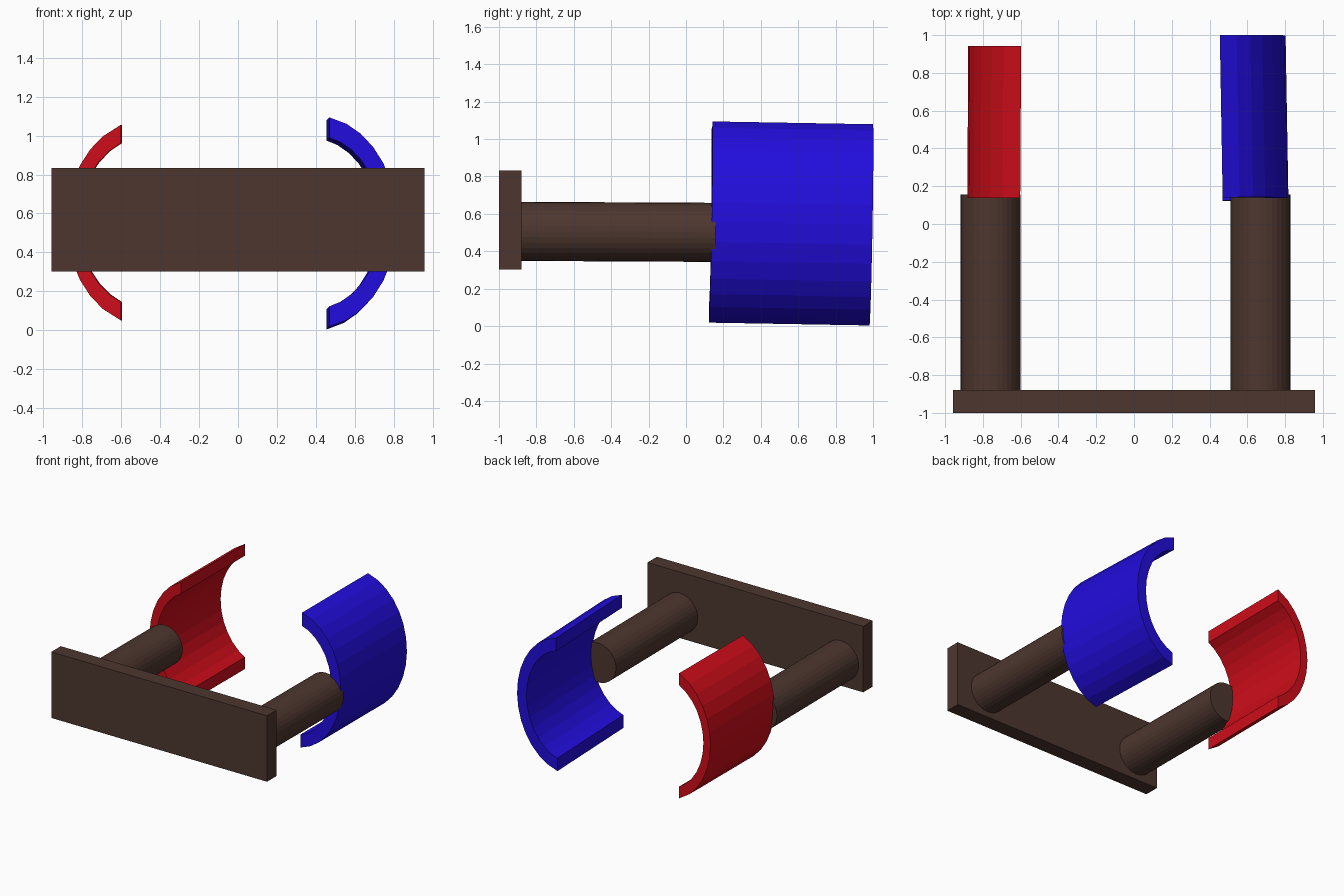
import bpy, bmesh
from math import pi, cos, sin, acos, floor
from mathutils import Matrix

if "Cube" in bpy.data.objects:
    bpy.data.objects.remove(bpy.data.objects["Cube"])


def material(name, color):
    m = bpy.data.materials.new(name)
    m.diffuse_color = (*color, 1)
    m.use_nodes = True
    m.node_tree.nodes["Principled BSDF"].inputs["Base Color"].default_value = m.diffuse_color
    return m


BROWN = material("brown", (0.075, 0.037, 0.028))
RED = material("red", (0.62, 0.004, 0.010))
BLUE = material("blue", (0.016, 0.004, 0.72))


def finish(bm, name, mat):
    bmesh.ops.recalc_face_normals(bm, faces=bm.faces)
    me = bpy.data.meshes.new(name)
    bm.to_mesh(me)
    bm.free()
    me.materials.append(mat)
    ob = bpy.data.objects.new(name, me)
    bpy.context.collection.objects.link(ob)
    return ob


def arc(a, b, cut, n):
    """Elliptical arc on a 32-sided grid, clipped at x = cut."""
    end, step = acos(cut / a), pi / 16
    angles = [-end] + [i * step for i in range(-n, n + 1)] + [end]
    return [(a * cos(t), b * sin(t)) for t in angles]


def shell(name, mat, side, center, outer, inner, cut, length, rot):
    """Curved wall: clipped elliptical tube, extruded along y."""
    n = floor(acos(cut / inner[0]) / (pi / 16) - 0.05)
    o, i = arc(*outer, cut, n), arc(*inner, cut, n)
    bm = bmesh.new()
    rings = [[[bm.verts.new((side * x, y, z)) for x, z in pts] for pts in (o, i)]
             for y in (-length / 2, length / 2)]
    (fo, fi), (bo, bi) = rings
    # outside, inside and both rims
    for near, far in ((fo, bo), (fi, bi), (fo, fi), (bo, bi)):
        for k in range(len(near) - 1):
            bm.faces.new((near[k], near[k + 1], far[k + 1], far[k]))
    # flat cut ends
    for k in (0, -1):
        bm.faces.new((fo[k], fi[k], bi[k], bo[k]))
    ob = finish(bm, name, mat)
    ob.location = center
    ob.rotation_euler = rot


# back plate
bm = bmesh.new()
bmesh.ops.create_cube(bm, size=1)
bmesh.ops.transform(bm, verts=bm.verts, matrix=Matrix.Translation((0, -0.94, 0.568))
                    @ Matrix.Diagonal((1.917, 0.12, 0.53, 1)))
finish(bm, "plate", BROWN)

# two round rods
for name, x in (("left_rod", -0.76), ("right_rod", 0.67)):
    bm = bmesh.new()
    bmesh.ops.create_cone(bm, cap_ends=True, segments=32, radius1=0.158,
                          radius2=0.158, depth=1.07)
    bmesh.ops.transform(bm, verts=bm.verts, matrix=Matrix.Translation((x, -0.378, 0.504))
                        @ Matrix.Rotation(pi / 2 - 0.005, 4, 'X'))
    finish(bm, name, BROWN)

# curved half shells at the rod ends
shell("red_shell", RED, -1, (-0.46, 0.538, 0.553), (0.42, 0.533), (0.357, 0.443),
      0.14, 0.805, (0, 0, -0.006))
shell("blue_shell", BLUE, 1, (0.39, 0.56, 0.549), (0.42, 0.546), (0.338, 0.444),
      0.072, 0.86, (-0.0175, 0, 0.0175))
